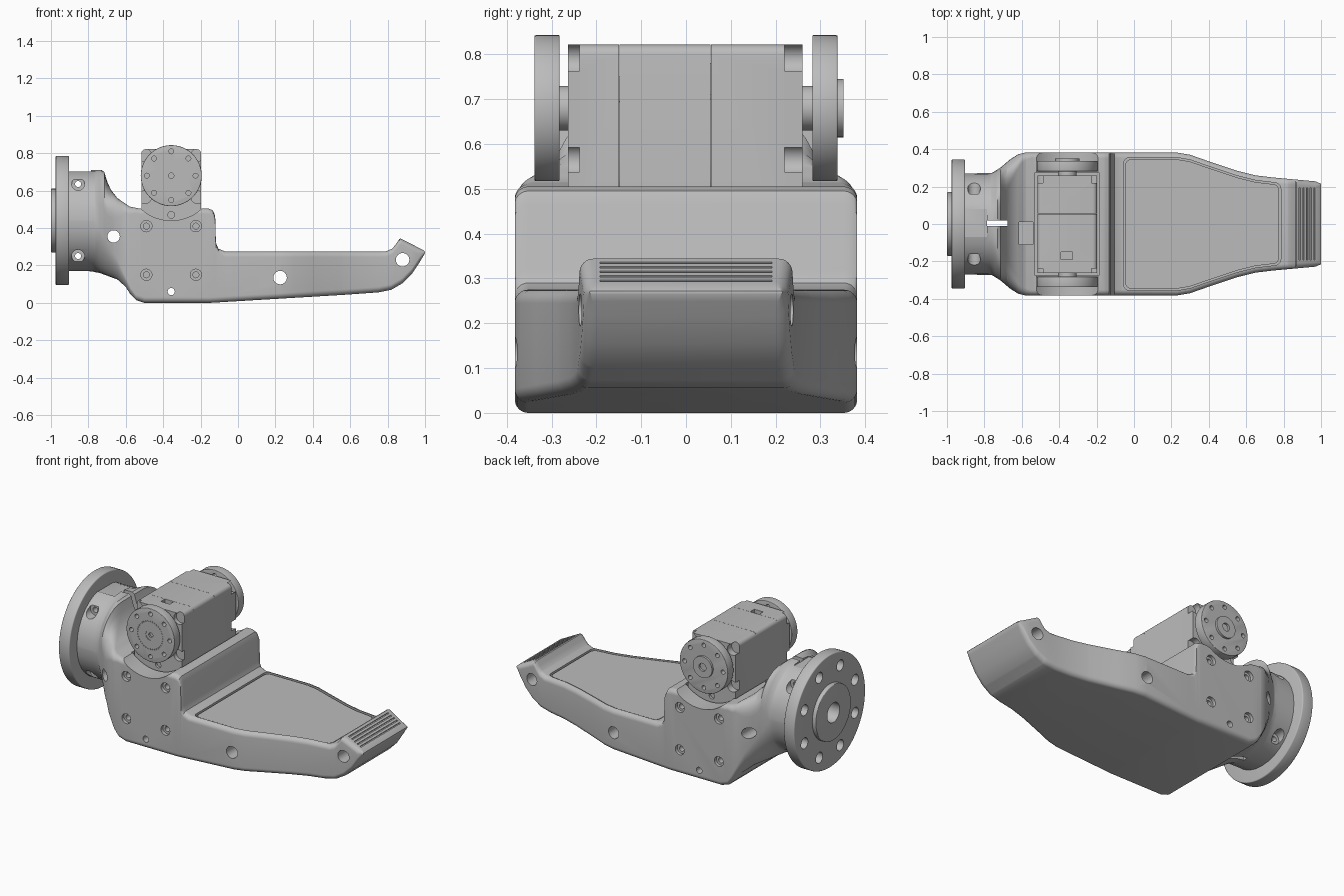
import bpy, bmesh, math
from mathutils import Matrix, Vector

cube = bpy.data.objects.get("Cube")
if cube:
    bpy.data.objects.remove(cube, do_unlink=True)

grey = bpy.data.materials.new("satin grey")
grey.use_nodes = True
GREY = (0.5, 0.5, 0.5, 1)
grey.diffuse_color = GREY
grey.node_tree.nodes["Principled BSDF"].inputs["Base Color"].default_value = GREY

TURN = {"x": Matrix.Rotation(math.pi / 2, 4, "Y"),
        "y": Matrix.Rotation(math.pi / 2, 4, "X"),
        "z": Matrix.Identity(4)}


def cyl(bm, pos, axis, r, length, segs=32):
    bmesh.ops.create_cone(bm, cap_ends=True, segments=segs, radius1=r, radius2=r,
                          depth=length, matrix=Matrix.Translation(pos) @ TURN[axis])


def box(bm, lo, hi, turn=None):
    lo, hi = Vector(lo), Vector(hi)
    m = Matrix.Translation((lo + hi) / 2) @ (turn or Matrix.Identity(4))
    bmesh.ops.create_cube(bm, size=1, matrix=m @ Matrix.Diagonal((*(hi - lo), 1)))


def make(name, bm):
    bmesh.ops.recalc_face_normals(bm, faces=bm.faces)
    mesh = bpy.data.meshes.new(name)
    bm.to_mesh(mesh)
    bm.free()
    ob = bpy.data.objects.new(name, mesh)
    bpy.context.collection.objects.link(ob)
    mesh.materials.append(grey)
    return ob


def finish(ob, cuts=None, bevel=0.0):
    """Bevel, then cut with a merged cutter, then smooth."""
    bpy.ops.object.select_all(action="DESELECT")
    bpy.context.view_layer.objects.active = ob
    ob.select_set(True)
    if bevel:
        mod = ob.modifiers.new("bevel", "BEVEL")
        mod.width, mod.segments, mod.limit_method = bevel, 3, "ANGLE"
        bpy.ops.object.modifier_apply(modifier=mod.name)
    if cuts:
        cutter = make("cutter", cuts)
        cutter.hide_render = True
        mod = ob.modifiers.new("cut", "BOOLEAN")
        mod.operation, mod.solver, mod.object = "DIFFERENCE", "EXACT", cutter
        mod.use_self = True
        bpy.ops.object.modifier_apply(modifier=mod.name)
        bpy.data.objects.remove(cutter, do_unlink=True)
    bpy.ops.object.shade_smooth_by_angle(angle=math.radians(32))


def lerp(table, x):
    for (xa, a), (xb, b) in zip(table, table[1:]):
        if x <= xb:
            return a + (b - a) * max(0, x - xa) / (xb - xa)
    return table[-1][1]


# Outlines of the foot along x: top, underside, half width, corner radius
TOP = [(-.905, .71), (-.73, .71), (-.715, .7), (-.7, .65), (-.68, .605), (-.645, .56),
       (-.58, .515), (-.53, .505), (-.16, .505), (-.135, .495), (-.122, .465),
       (-.118, .32), (-.105, .29), (-.07, .275), (.79, .275), (.825, .29),
       (.845, .315), (.863, .342), (.87, .344), (.99, .282), (1, .272)]
UNDER = [(-.905, .17), (-.8, .17), (-.74, .16), (-.645, .125), (-.6, .085), (-.575, .045),
         (-.545, .015), (-.5, 0), (-.15, 0), (.57, .043), (.75, .056), (.82, .07),
         (.88, .105), (.93, .155), (.97, .215), (1, .266)]
HALF = [(-.905, .27), (-.76, .273), (-.716, .3), (-.663, .345), (-.62, .372), (-.58, .382),
        (.23, .382), (.3, .37), (.4, .335), (.55, .285), (.65, .26), (.75, .248),
        (.97, .228), (1, .215)]
ROUND = [(-.905, .27), (-.77, .27), (-.68, .15), (-.6, .05), (-.55, .03), (1, .03)]
CENTRE_Z = 0.44


def section(x, segs=8):
    zt, zb, hy = lerp(TOP, x), lerp(UNDER, x), lerp(HALF, x)
    r = min(lerp(ROUND, x), (zt - zb) * 0.49, hy * 0.99)
    pts = []
    for q, (sy, sz) in enumerate(((1, 1), (-1, 1), (-1, -1), (1, -1))):
        cy, cz = sy * (hy - r), (zt - r if sz > 0 else zb + r)
        for i in range(segs + 1):
            a = math.pi / 2 * (q + i / segs)
            pts.append((x, cy + r * math.cos(a), cz + r * math.sin(a)))
    return pts


# Foot body with ankle neck, lofted in one skin
bm = bmesh.new()
stations = sorted({p[0] for t in (TOP, UNDER, HALF, ROUND) for p in t})
rings = [[bm.verts.new(p) for p in section(x)] for x in stations]
n = len(rings[0])
for a, b in zip(rings, rings[1:]):
    for i in range(n):
        bm.faces.new((a[i], a[(i + 1) % n], b[(i + 1) % n], b[i]))
bm.faces.new(rings[0])
bm.faces.new(rings[-1])
foot = make("foot_body", bm)


# Tread panel outline follows the foot edge with rounded corners
def tread(inset, z0, z1):
    xa, xb, r = -.055 + inset, .785 - inset, .03
    arc = [r * (1 - math.cos(math.pi / 2 * i / 6)) for i in range(7)]
    xs = [xa + d for d in arc] + [p[0] for p in HALF if xa + r < p[0] < xb - r]
    xs += [xb - d for d in reversed(arc)]
    side = []
    for x in xs:
        d = max(0, r - min(x - xa, xb - x))
        side.append((x, lerp(HALF, x) - .027 - inset - r + math.sqrt(max(0, r * r - d * d))))
    loop = side + [(x, -y) for x, y in reversed(side)]
    bm = bmesh.new()
    face = bm.faces.new([bm.verts.new((x, y, z0)) for x, y in loop])
    ext = bmesh.ops.extrude_face_region(bm, geom=[face])["geom"]
    up = [v for v in ext if isinstance(v, bmesh.types.BMVert)]
    bmesh.ops.translate(bm, verts=up, vec=(0, 0, z1 - z0))
    return bm


MX, MZ = -.357, .68      # output shaft axis
cut = tread(0, .26, .3)
box(cut, (-.53, -.275, .3), (-.187, .275, .7))              # motor bay
cyl(cut, (MX, 0, MZ), "y", .24, 1, 96)                      # horn clearance
for x, z, r in ((-.665, .355, .033), (.225, .135, .036), (.88, .23, .036), (MX, .06, .019)):
    cyl(cut, (x, 0, z), "y", r, 1)
for s in (-1, 1):
    for x in (-.49, -.225):
        for z in (.15, .41):
            cyl(cut, (x, s * .392, z), "y", .03, .06)
            cyl(cut, (x, s * .38, z), "y", .016, .1)
    for z in (CENTRE_Z - .19, CENTRE_Z + .195):
        cyl(cut, (-.855, s * .29, z), "y", .034, .26)
for z in (CENTRE_Z - .19, CENTRE_Z + .195):
    cyl(cut, (-.855, 0, z), "y", .016, 1)
box(cut, (-.785, -.012, -.1), (-.675, .018, .9))            # clamp slot
box(cut, (-.92, -.07, .698), (-.785, .08, .8))              # key flat
box(cut, (-.615, -.11, .46), (-.54, .01, .6))               # cable port
slope = Matrix.Rotation(math.radians(27.5), 4, "Y")
for i in range(5):                                          # toe grip grooves
    x = .887 + .0195 * i
    c = Vector((x, 0, lerp(TOP, x)))
    h = Vector((.004, .192, .008))
    box(cut, c - h, c + h, slope)
finish(foot, cut)
finish(make("tread_panel", tread(.009, .255, .27)))

# Ankle flange with hub and bolt circle
bm = bmesh.new()
cyl(bm, (-.939, 0, CENTRE_Z), "x", .345, .072, 96)
flange = make("ankle_flange", bm)
cut = bmesh.new()
cyl(cut, (-.95, 0, CENTRE_Z), "x", .06, .2)
for i in range(8):
    a = math.pi / 4 * (i + .5)
    cyl(cut, (-.95, .265 * math.cos(a), CENTRE_Z + .265 * math.sin(a)), "x", .033, .08)
finish(flange, cut, .006)
bm = bmesh.new()
cyl(bm, (-.985, 0, CENTRE_Z), "x", .17, .03, 64)
hub = make("ankle_hub", bm)
cut = bmesh.new()
cyl(cut, (-.98, 0, CENTRE_Z), "x", .06, .2)
finish(hub, cut, .004)

# Motor case in three sections with small seams
for name, ya, yb in (("front", -.263, -.1495), ("middle", -.1485, .0545), ("rear", .0555, .26)):
    bm = bmesh.new()
    box(bm, (-.517, ya, .29), (-.197, yb, .822))
    edges = [e for e in bm.edges if abs(e.verts[0].co.y - e.verts[1].co.y) > .01
             and e.verts[0].co.z > .5]
    bmesh.ops.bevel(bm, geom=edges, offset=.024, segments=5, profile=.5, affect="EDGES")
    case = make("motor_" + name, bm)
    cut = bmesh.new()
    if name == "front":
        box(cut, (-.39, -.19, .8), (-.33, -.151, .9))       # plug window
    if name != "middle":
        end, deep = (ya, .025) if name == "front" else (yb, .04)
        for x in (-.497, -.217):                            # corner screw notches
            for z in (.565, .79):
                cyl(cut, (x, end, z), "y", .034, deep * 2)
        cyl(cut, (MX, end, .47), "y", .018, .03)
    finish(case, cut if len(cut.verts) else None)

# Output horns on each side of the motor
for name, s in (("front", -1), ("rear", 1)):
    bm = bmesh.new()
    cyl(bm, (MX, s * .31, MZ), "y", .163, .056, 96)
    horn = make(name + "_horn", bm)
    face = s * .338
    cut = bmesh.new()
    for i in range(8):
        a = math.pi / 4 * i
        cyl(cut, (MX + .13 * math.cos(a), s * .31, MZ + .13 * math.sin(a)), "y", .013, .1, 20)
    if s < 0:
        for i in range(36):
            a = math.tau * i / 36
            cyl(cut, (MX + .085 * math.cos(a), face, MZ + .085 * math.sin(a)), "y", .004, .008, 8)
        cyl(cut, (MX, face, MZ), "y", .032, .006)
        cyl(cut, (MX, face, MZ), "y", .014, .03)
    finish(horn, cut, .003)
    bm = bmesh.new()
    cyl(bm, (MX, s * .271, MZ), "y", .05, .03)
    finish(make(name + "_shaft", bm))
    if s > 0:
        bm = bmesh.new()
        cyl(bm, (MX, .343, MZ), "y", .065, .016, 48)
        cap = make("horn_cap", bm)
        cut = bmesh.new()
        cyl(cut, (MX, .35, MZ), "y", .024, .024)
        finish(cap, cut)
